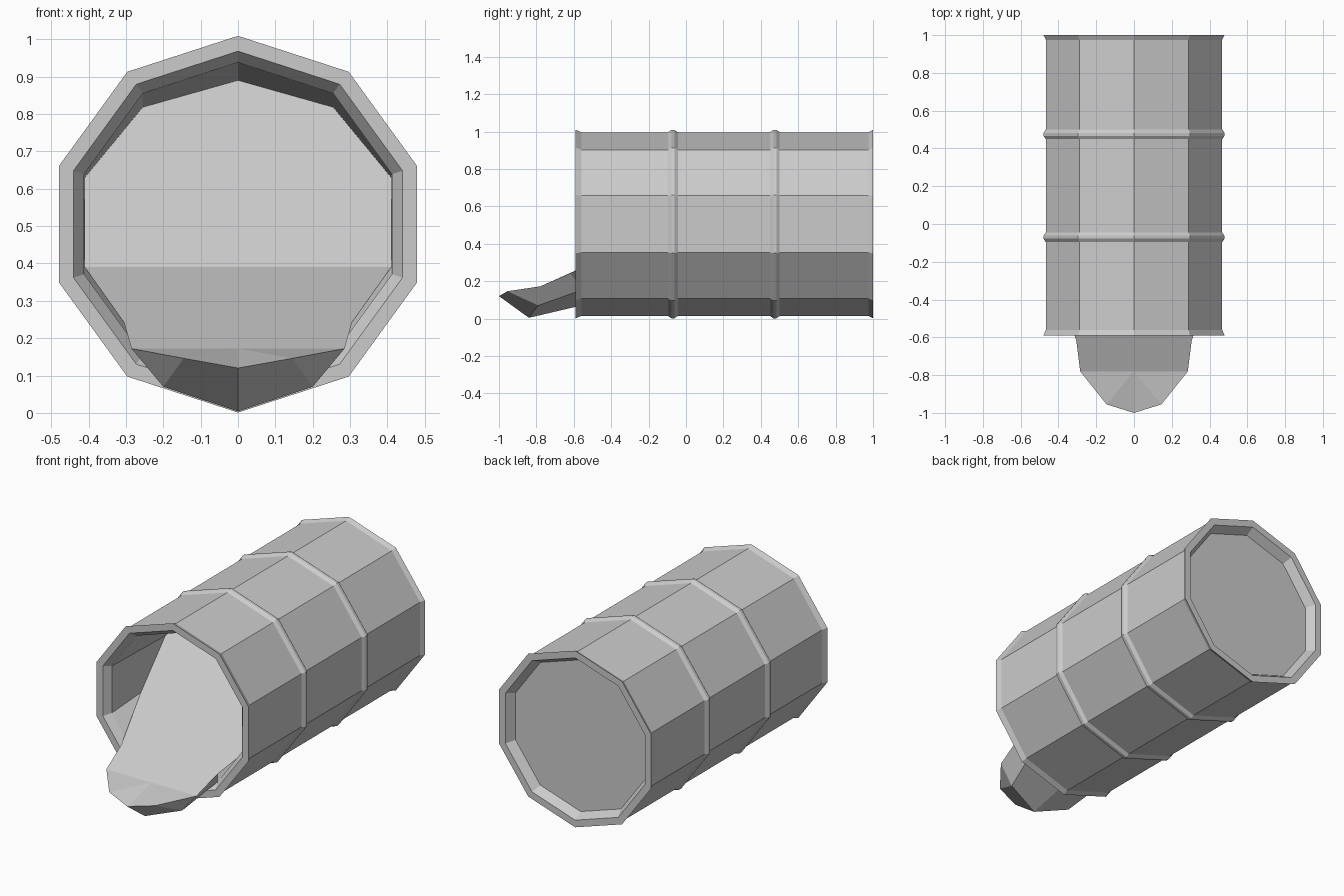
import bpy, bmesh
from math import sin, cos, pi

if "Cube" in bpy.data.objects:
    bpy.data.objects.remove(bpy.data.objects["Cube"])

CZ = 0.505   # height of the barrel axis
SIDES = 10


def finish(name, bm):
    bmesh.ops.recalc_face_normals(bm, faces=bm.faces)
    me = bpy.data.meshes.new(name)
    bm.to_mesh(me)
    bm.free()
    ob = bpy.data.objects.new(name, me)
    bpy.context.collection.objects.link(ob)
    return ob


# Barrel shell: ten-sided lathe of a (radius, y) profile with ribs and recessed ends
R, B = 0.504, 0.491
profile = [(0.433, -0.55), (0.463, -0.59), (R, -0.59), (B, -0.56)]
for rib in (-0.07, 0.475):
    profile += [(B, rib - 0.026), (R, rib - 0.008), (R, rib + 0.008), (B, rib + 0.026)]
profile += [(B, 0.975), (R, 1.0), (0.463, 1.0), (0.433, 0.95)]

bm = bmesh.new()
loops = [[bm.verts.new((r * sin(2 * pi * i / SIDES), y, CZ + r * cos(2 * pi * i / SIDES)))
          for i in range(SIDES)] for r, y in profile]
for a, b in zip(loops, loops[1:]):
    for i in range(SIDES):
        j = (i + 1) % SIDES
        bm.faces.new((a[i], a[j], b[j], b[i]))
bm.faces.new(loops[-1])  # back lid
finish("barrel", bm)

# Spilling contents with the inner wall: right half, then mirrored
pts = {
    # inner wall edge at the barrel mouth
    "m0": (0, -0.55, 0.938), "m1": (0.255, -0.55, 0.855), "m2": (0.412, -0.55, 0.639),
    "m3": (0.412, -0.55, 0.371), "m4": (0.255, -0.55, 0.155), "m5": (0, -0.55, 0.072),
    # surface of the contents
    "s0": (0, 0.17, 0.89), "s1": (0.255, 0.10, 0.818), "s2": (0.41, -0.07, 0.63),
    "s3": (0.41, -0.29, 0.39), "c3": (0, -0.29, 0.39), "s4": (0.305, -0.62, 0.242),
    "s5": (0.285, -0.78, 0.172), "c5": (0, -0.78, 0.172),
    # drooping tip
    "t1": (0.145, -0.955, 0.146), "t0": (0, -1.0, 0.12),
    "u1": (0.20, -0.79, 0.07), "u0": (0, -0.84, 0.004),
}
faces = [
    "m0 m1 s1 s0", "m1 m2 s2 s1", "m2 m3 s3 s2", "m3 m4 s4 s3",   # walls
    "s0 s1 s2 s3 c3", "c3 s3 s4 s5 c5",                            # slopes
    "c5 s5 t1", "c5 t1 t0",                                        # top of tip
    "s5 u1 t1", "t1 u1 u0 t0", "s4 m4 u1 s5", "m4 m5 u0 u1",       # sides, underside
]
bm = bmesh.new()
v = {k: bm.verts.new(p) for k, p in pts.items()}
for f in faces:
    bm.faces.new([v[k] for k in f.split()])
spill = finish("spilled_contents", bm)
mirror = spill.modifiers.new("Mirror", 'MIRROR')
mirror.use_clip = True
